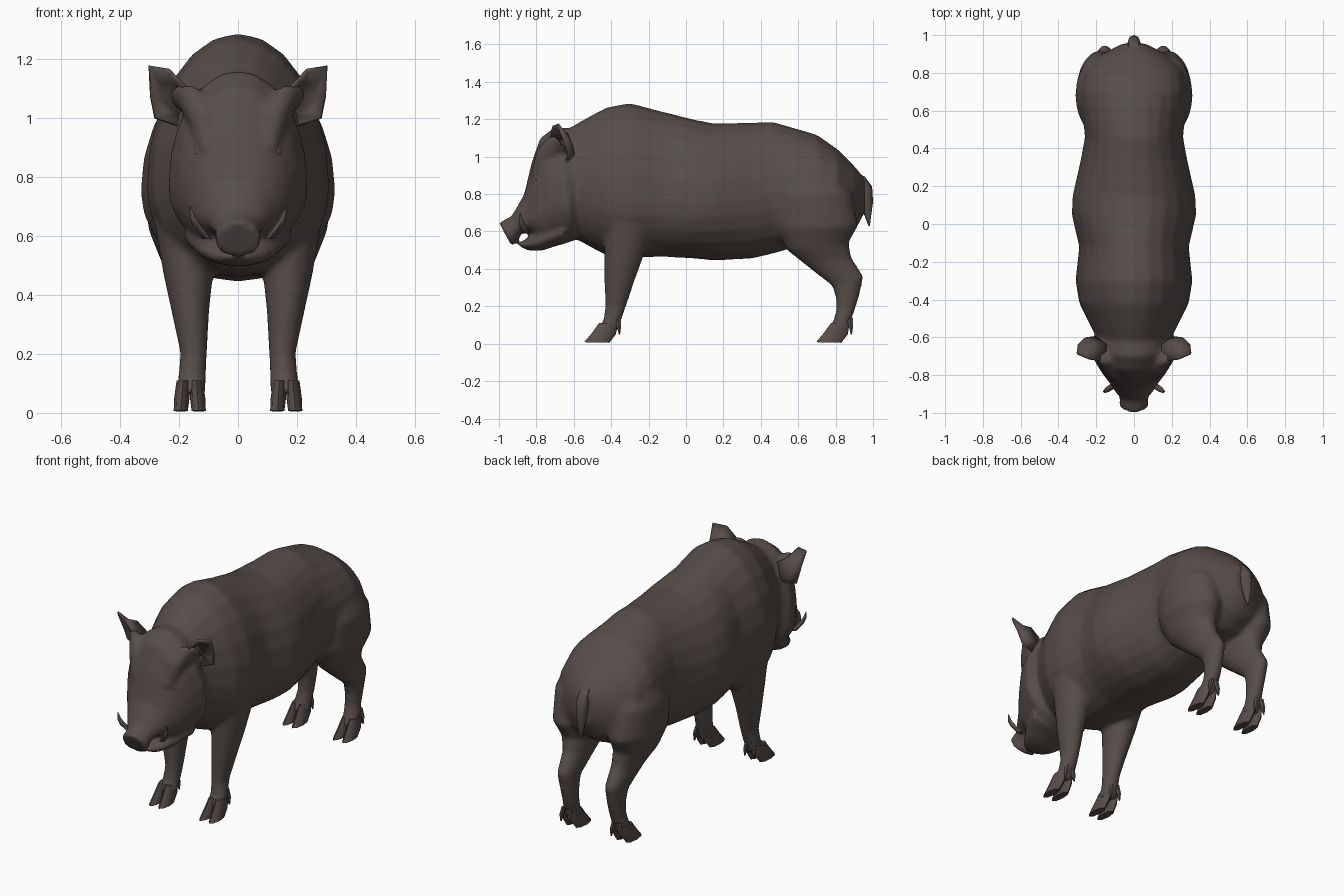
import bpy, bmesh, math
from mathutils import Vector

hide = bpy.data.materials.new("dark brown hide")
hide.diffuse_color = (0.095, 0.075, 0.066, 1)


def loft(bm, rings, xc=0.0, n=20):
    """Skin elliptical rings: (y0, z0, y1, z1, half width, widest fraction, x centre)."""
    loops = []
    for r in rings:
        y0, z0, y1, z1, w = r[:5]
        f = r[5] if len(r) > 5 else 0.5
        cx = xc if len(r) < 7 else r[6] * (1 if xc >= 0 else -1)
        a, b = Vector((0, y0, z0)), Vector((0, y1, z1))
        mid = b.lerp(a, f)
        loop = []
        for i in range(n):
            t = 2 * math.pi * i / n
            s = math.sin(t)
            p = mid + (a - mid) * s if s > 0 else mid - (b - mid) * s
            p = p.copy()
            p.x = cx + w * math.cos(t)
            loop.append(bm.verts.new(p))
        loops.append(loop)
    for a, b in zip(loops, loops[1:]):
        for i in range(n):
            j = (i + 1) % n
            bm.faces.new((a[i], a[j], b[j], b[i]))
    bm.faces.new(loops[0][::-1])
    bm.faces.new(loops[-1])


def finish(bm, name, angle=50):
    bmesh.ops.recalc_face_normals(bm, faces=bm.faces)
    me = bpy.data.meshes.new(name)
    bm.to_mesh(me)
    bm.free()
    ob = bpy.data.objects.new(name, me)
    bpy.context.collection.objects.link(ob)
    me.materials.append(hide)
    bpy.ops.object.select_all(action='DESELECT')
    bpy.context.view_layer.objects.active = ob
    ob.select_set(True)
    bpy.ops.object.shade_smooth_by_angle(angle=math.radians(angle))
    return ob


def apply_mod(ob, kind, **props):
    m = ob.modifiers.new(kind.lower(), kind)
    for k, v in props.items():
        setattr(m, k, v)
    bpy.ops.object.modifier_apply(modifier=m.name)


# torso: top and bottom outline with half width
torso = [(y, zt, zb, w, (zw - zb) / (zt - zb)) for y, zt, zb, w, zw in (
    (-.66, 1.13, .60, .17, .85), (-.57, 1.185, .55, .215, .84), (-.48, 1.235, .50, .26, .80),
    (-.42, 1.265, .47, .29, .78), (-.30, 1.287, .46, .31, .76), (-.12, 1.24, .465, .29, .76),
    (.05, 1.197, .455, .33, .75), (.15, 1.178, .445, .325, .76), (.35, 1.182, .455, .28, .77),
    (.46, 1.187, .48, .26, .80), (.60, 1.147, .52, .275, .83), (.70, 1.117, .53, .28, .85),
    (.81, 1.04, .54, .26, .82), (.90, .95, .60, .17, .77), (.955, .885, .70, .06, .78))]
# head: sections tilt forward down to the snout disc
head = [(-.58, 1.15, -.55, .58, .19), (-.70, 1.16, -.60, .55, .24, .35),
        (-.78, 1.10, -.68, .525, .21, .4), (-.825, .97, -.76, .53, .17, .4),
        (-.865, .80, -.825, .59, .13, .35), (-.91, .72, -.87, .60, .10, .4),
        (-.935, .68, -.895, .56, .075), (-1.0, .648, -.93, .518, .08)]
jaw = [(-.66, .66, -.64, .54, .19), (-.76, .62, -.77, .497, .14),
       (-.83, .575, -.84, .497, .10), (-.895, .535, -.885, .518, .05)]
# legs: front and back outline, half width, centre x
fore = [(-.41, .85, -.20, .85, .08, .5, .19), (-.44, .65, -.17, .65, .10, .5, .185),
        (-.437, .46, -.23, .46, .083, .5, .168), (-.437, .35, -.27, .35, .065, .5, .162),
        (-.432, .20, -.32, .20, .045, .5, .150), (-.44, .13, -.345, .13, .047, .5, .155),
        (-.475, .07, -.37, .06, .05, .5, .160)]
hind = [(.54, .98, .78, .98, .08, .5, .16), (.47, .78, .89, .80, .13, .5, .18),
        (.48, .62, .92, .63, .125, .5, .18), (.54, .50, .87, .54, .095, .5, .168),
        (.64, .42, .885, .46, .068, .5, .158), (.78, .31, .95, .36, .05, .5, .155),
        (.80, .25, .925, .25, .045, .5, .152), (.802, .18, .90, .17, .043, .5, .152),
        (.79, .13, .885, .13, .046, .5, .157), (.76, .07, .86, .06, .05, .5, .160)]

bm = bmesh.new()
loft(bm, [(y, zt, y, zb, w, f) for y, zt, zb, w, f in torso], n=24)
loft(bm, head, n=24)
loft(bm, jaw)
for side in (1, -1):
    loft(bm, fore, side)
    loft(bm, hind, side)
    # brow ridge leading up to the ear
    loft(bm, [(-.83, .90, -.78, .86, .03, .5, .10), (-.80, 1.03, -.72, .96, .05, .5, .12),
              (-.74, 1.11, -.64, 1.02, .05, .5, .16), (-.70, 1.11, -.62, 1.02, .04, .5, .20)], side)
body = finish(bm, "boar_body")
apply_mod(body, 'REMESH', mode='VOXEL', voxel_size=.014)
apply_mod(body, 'SMOOTH', factor=.5, iterations=5)
bpy.ops.object.shade_smooth_by_angle(angle=math.radians(60))

# cloven hooves with dewclaws
bm = bmesh.new()
for side in (1, -1):
    for off in (0, 1.24):
        for x in (.137, .190):
            flare = .004 if x > .16 else -.004
            loft(bm, [(-.465 + off, .11, -.365 + off, .11, .022, .5, x - flare),
                      (-.505 + off, .055, -.375 + off, .05, .026, .5, x),
                      (-.545 + off, .008, -.41 + off, .005, .024, .5, x + flare)], side, 8)
            loft(bm, [(-.38 + off, .13, -.345 + off, .14, .014, .5, x - flare * 3),
                      (-.37 + off, .09, -.345 + off, .09, .014, .5, x),
                      (-.36 + off, .05, -.352 + off, .05, .004, .5, x + flare)], side, 6)
finish(bm, "hooves")

# tail
bm = bmesh.new()
loft(bm, [(.91, .91, .955, .895, .03), (.92, .80, .995, .84, .036), (.938, .73, 1.0, .76, .03),
          (.975, .63, .983, .63, .004)], n=8)
finish(bm, "tail")

# ears: cupped shells around a deep centre point
for side, name in ((1, "left_ear"), (-1, "right_ear")):
    bm = bmesh.new()
    rim = [(.15, -.73, 1.07), (.235, -.715, 1.16), (.303, -.685, 1.172), (.294, -.645, 1.07),
           (.280, -.63, 1.0), (.205, -.64, .975)]
    cup = [(.15, -.64, 1.08), (.215, -.635, 1.12), (.262, -.645, 1.12), (.262, -.61, 1.06),
           (.245, -.605, 1.02), (.20, -.60, 1.01)]
    a, b = ([bm.verts.new((x * side, y, z)) for x, y, z in pts] for pts in (rim, cup))
    for i in range(5):
        bm.faces.new((a[i], a[i + 1], b[i + 1], b[i]))
    bm.faces.new(b)
    ear = finish(bm, name, 60)
    apply_mod(ear, 'SOLIDIFY', thickness=.014, offset=0)

# tusks and eyes
bm = bmesh.new()
for side in (1, -1):
    loft(bm, [(-.87, .59, -.835, .59, .016, .5, .105), (-.89, .63, -.86, .635, .015, .5, .138),
              (-.895, .66, -.875, .665, .010, .5, .153), (-.888, .70, -.884, .70, .002, .5, .162)],
         side, 8)
finish(bm, "tusks")
bm = bmesh.new()
for side in (1, -1):
    s = bmesh.ops.create_uvsphere(bm, u_segments=12, v_segments=8, radius=.02)["verts"]
    bmesh.ops.translate(bm, verts=s, vec=(.128 * side, -.79, .885))
finish(bm, "eyes")
